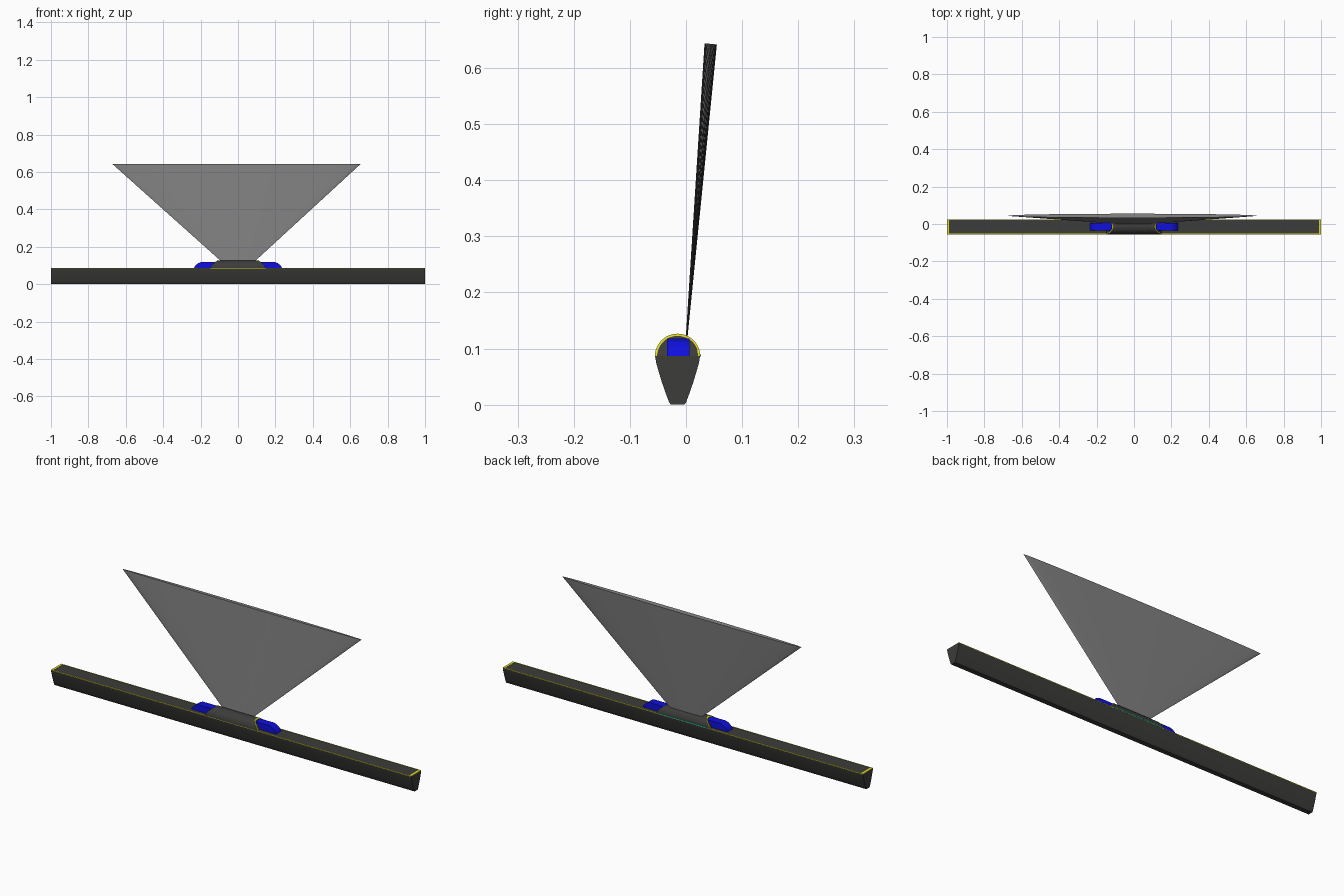
import bpy, bmesh, math

if "Cube" in bpy.data.objects:
    bpy.data.objects.remove(bpy.data.objects["Cube"])

YC = -0.015   # centre line of the bar
ZT = 0.086    # top of the bar


def mat(name, *c):
    m = bpy.data.materials.new(name)
    m.diffuse_color = c
    m.use_nodes = True
    m.node_tree.nodes["Principled BSDF"].inputs["Base Color"].default_value = m.diffuse_color
    return m


DARK = mat("dark_grey", 0.045, 0.045, 0.043, 1)
YELLOW = mat("yellow", 0.75, 0.70, 0.02, 1)
BLUE = mat("blue", 0.005, 0.005, 0.75, 1)
CYAN = mat("cyan", 0.0, 0.65, 0.65, 1)
BEAM = mat("beam_grey", 0.22, 0.22, 0.22, 0.6)


def loft(name, rings, material, closed=False, smooth=False):
    """Skin a list of equal point rings; cap the ends unless closed."""
    bm = bmesh.new()
    vs = [[bm.verts.new(p) for p in r] for r in rings]
    n = len(vs[0])
    pairs = list(zip(vs, vs[1:])) + ([(vs[-1], vs[0])] if closed else [])
    for a, b in pairs:
        for i in range(n):
            j = (i + 1) % n
            bm.faces.new((a[i], a[j], b[j], b[i]))
    if not closed:
        bm.faces.new(vs[0])
        bm.faces.new(vs[-1])
    bmesh.ops.recalc_face_normals(bm, faces=bm.faces)
    me = bpy.data.meshes.new(name)
    bm.to_mesh(me)
    bm.free()
    ob = bpy.data.objects.new(name, me)
    bpy.context.collection.objects.link(ob)
    me.materials.append(material)
    if smooth:
        bpy.ops.object.select_all(action='DESELECT')
        ob.select_set(True)
        bpy.context.view_layer.objects.active = ob
        bpy.ops.object.shade_smooth_by_angle(angle=math.radians(30))
    return ob


def rect(x, y, z):
    return [(-x, YC - y, z), (x, YC - y, z), (x, YC + y, z), (-x, YC + y, z)]


# main bar: tapered cross-section with curved sides
half = [(0.012, 0.0), (0.015, 0.004), (0.021, 0.02), (0.028, 0.04),
        (0.034, 0.06), (0.038, 0.074), (0.040, ZT)]
section = [(YC + w, z) for w, z in half] + [(YC - w, z) for w, z in reversed(half)]
loft("bar", [[(x, y, z) for y, z in section] for x in (-1, 1)], DARK, smooth=True)

# yellow trim around the top of the bar
loft("bar_trim", [rect(1, 0.040, ZT - 0.002), rect(1, 0.040, ZT + 0.001),
                  rect(0.988, 0.037, ZT + 0.001), rect(0.988, 0.037, ZT - 0.002)],
     YELLOW, closed=True)


# half-round hub with slanted ends
def arch(side, r, pull=0.0):
    pts = []
    for i in range(25):
        a = math.pi * i / 24
        z = r * math.sin(a)
        pts.append((side * (0.147 - 0.035 * (z / 0.04) ** 1.5 - pull),
                    YC + r * math.cos(a), ZT + z))
    return pts


loft("hub", [arch(s, 0.0405, 0.001) for s in (-1, 1)], DARK, smooth=True)
for s, tag in ((-1, "left"), (1, "right")):
    loft(f"hub_rim_{tag}", [arch(s, 0.0405, 0.001), arch(s, 0.0405),
                            arch(s, 0.0365), arch(s, 0.0365, 0.001)],
         YELLOW, closed=True)

# blue housings sticking out of each end of the hub
prof = [(0.09, ZT - 0.002), (0.237, ZT - 0.002), (0.232, 0.094), (0.224, 0.104),
        (0.212, 0.113), (0.198, 0.118), (0.09, 0.118)]
for s, tag in ((-1, "left"), (1, "right")):
    loft(f"blue_housing_{tag}",
         [[(s * x, y, z) for x, z in prof] for y in (-0.034, 0.006)], BLUE)

# cyan line along the back of the hub
loft("cyan_line", [[(x, 0.022, ZT), (x, 0.027, ZT), (x, 0.027, ZT + 0.003),
                    (x, 0.022, ZT + 0.003)] for x in (-0.13, 0.13)], CYAN)


# fan: thin lens cross-section widening upward and leaning back
def lens(cx, hx, cy, hy, z, tilt):
    pts = []
    for i in range(48):
        a = 2 * math.pi * i / 48
        dy = hy * math.sin(a)
        pts.append((cx + hx * math.cos(a), cy + dy, z - tilt * dy))
    return pts


loft("fan", [lens(0, 0.085, 0.001, 0.0015, 0.118, 0),
             lens(-0.008, 0.664, 0.044, 0.011, 0.643, 0.1)], BEAM, smooth=True)
